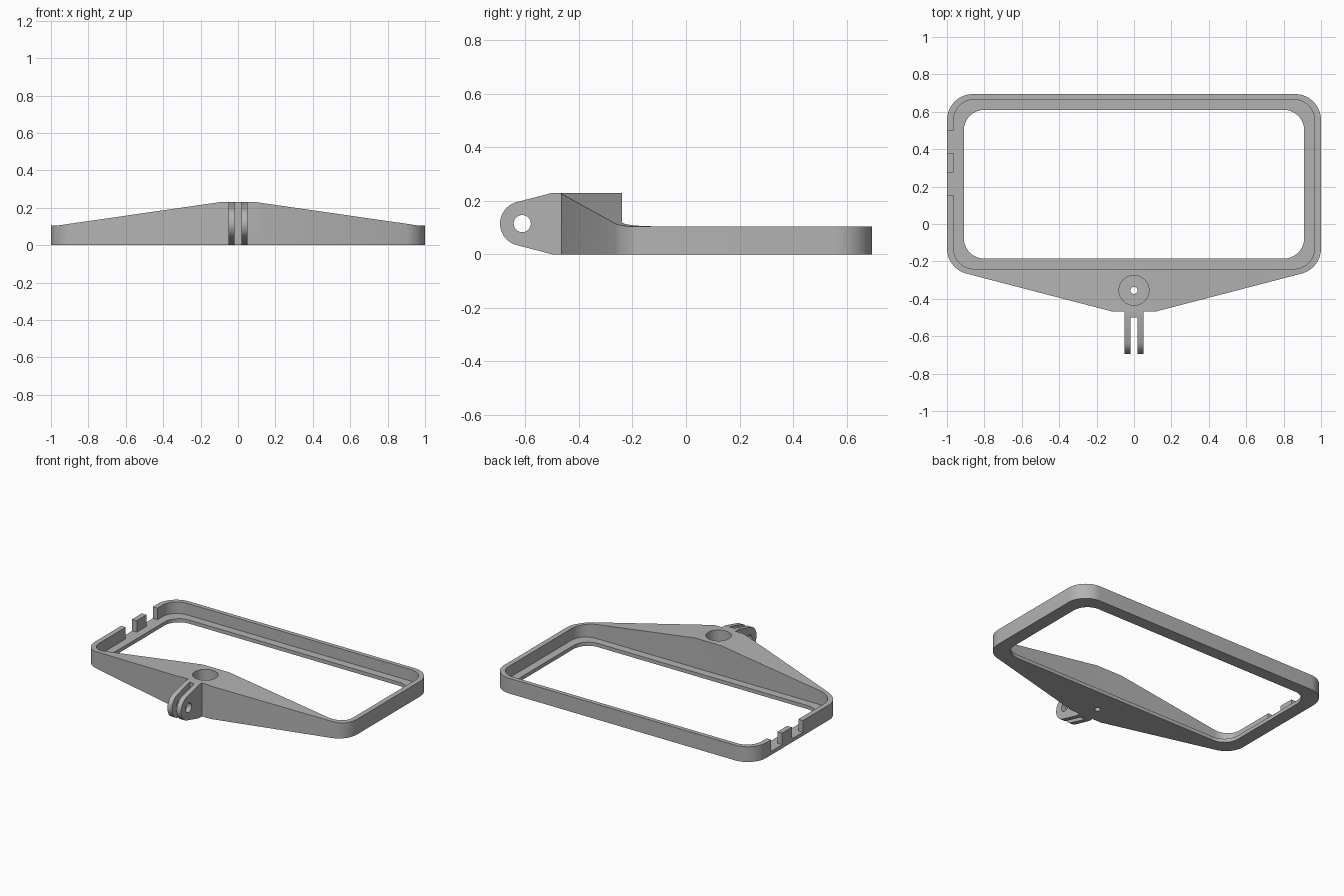
import bpy
import bmesh
from math import sin, cos, pi
from mathutils import Vector
from mathutils.geometry import convex_hull_2d

if "Cube" in bpy.data.objects:
    bpy.data.objects.remove(bpy.data.objects["Cube"], do_unlink=True)

GREY = (0.45, 0.45, 0.45, 1)
plastic = bpy.data.materials.new("grey plastic")
plastic.use_nodes = True
plastic.diffuse_color = GREY
plastic.node_tree.nodes["Principled BSDF"].inputs["Base Color"].default_value = GREY


def circle(cx, cy, r, n=64):
    return [(cx + r * cos(2 * pi * i / n), cy + r * sin(2 * pi * i / n)) for i in range(n)]


def hull(points):
    vecs = [Vector(p) for p in points]
    return [tuple(vecs[i]) for i in convex_hull_2d(vecs)]


def rounded_rect(hx, y0, y1, r):
    pts = []
    for x in (-hx + r, hx - r):
        for y in (y0 + r, y1 - r):
            pts += circle(x, y, r)
    return hull(pts)


def prism(name, outline, low, high, axis="z"):
    """Extrude an outline along an axis: z uses (x, y), y uses (x, z), x uses (y, z)."""
    place = {"z": lambda a, b, h: (a, b, h),
             "y": lambda a, b, h: (a, h, b),
             "x": lambda a, b, h: (h, a, b)}[axis]
    bm = bmesh.new()
    face = bm.faces.new([bm.verts.new(place(a, b, low)) for a, b in outline])
    moved = bmesh.ops.extrude_face_region(bm, geom=[face])["geom"]
    shift = Vector(place(0, 0, high - low))
    bmesh.ops.translate(bm, vec=shift, verts=[v for v in moved if isinstance(v, bmesh.types.BMVert)])
    bmesh.ops.recalc_face_normals(bm, faces=bm.faces)
    mesh = bpy.data.meshes.new(name)
    bm.to_mesh(mesh)
    bm.free()
    mesh.materials.append(plastic)
    obj = bpy.data.objects.new(name, mesh)
    bpy.context.collection.objects.link(obj)
    return obj


def box(name, x, y, z):
    return prism(name, [(x[0], y[0]), (x[1], y[0]), (x[1], y[1]), (x[0], y[1])], *z)


def combine(target, other, operation):
    mod = target.modifiers.new(operation, "BOOLEAN")
    mod.operation, mod.solver, mod.object = operation, "EXACT", other
    bpy.context.view_layer.objects.active = target
    bpy.ops.object.modifier_apply(modifier=mod.name)
    bpy.data.objects.remove(other, do_unlink=True)


def smooth(obj):
    bpy.ops.object.select_all(action="DESELECT")
    obj.select_set(True)
    bpy.context.view_layer.objects.active = obj
    bpy.ops.object.shade_smooth_by_angle(angle=0.5)


# Rounded frame
frame = prism("frame", rounded_rect(1, -0.27, 0.695, 0.14), 0, 0.105)

# Front mount, tapering forward and sloping down to both sides
corners = [p for x in (-0.86, 0.86) for p in circle(x, -0.13, 0.14) if p[1] < -0.129]
mount = prism("front_mount", hull(corners + [(-0.12, -0.467), (0.12, -0.467)]), 0, 0.3)
roof = [(-1.1, -0.1), (1.1, -0.1), (1.1, 0.086), (0.1, 0.23), (-0.1, 0.23), (-1.1, 0.086)]
combine(mount, prism("roof_cutter", roof, -1, 1, "y"), "INTERSECT")
combine(frame, mount, "UNION")

# Recess with a thin lip around the opening
combine(frame, prism("recess_cutter", rounded_rect(0.965, -0.24, 0.665, 0.11), 0.025, 0.5), "DIFFERENCE")
combine(frame, prism("opening_cutter", rounded_rect(0.91, -0.185, 0.61, 0.11), -0.1, 0.5), "DIFFERENCE")

# Two notches in the right wall
for y in ((0.155, 0.275), (0.38, 0.5)):
    combine(frame, box("notch_cutter", (-1.1, -0.95), y, (0.025, 0.5)), "DIFFERENCE")

# Screw pocket and through hole
combine(frame, prism("pocket_cutter", circle(0, -0.355, 0.08), 0.04, 0.5), "DIFFERENCE")
combine(frame, prism("screw_cutter", circle(0, -0.355, 0.019, 32), -0.1, 0.5), "DIFFERENCE")
smooth(frame)

# Hinge lug split into two prongs with a pin hole
side = hull(circle(-0.612, 0.115, 0.083) + [(-0.5, 0), (-0.5, 0.23), (-0.465, 0), (-0.465, 0.23)])
lug = prism("hinge_lug", side, -0.052, 0.052, "x")
combine(lug, box("slot_cutter", (-0.018, 0.018), (-0.9, -0.5), (-0.1, 0.5)), "DIFFERENCE")
combine(lug, prism("pin_cutter", circle(-0.612, 0.115, 0.032, 48), -0.2, 0.2, "x"), "DIFFERENCE")
smooth(lug)
